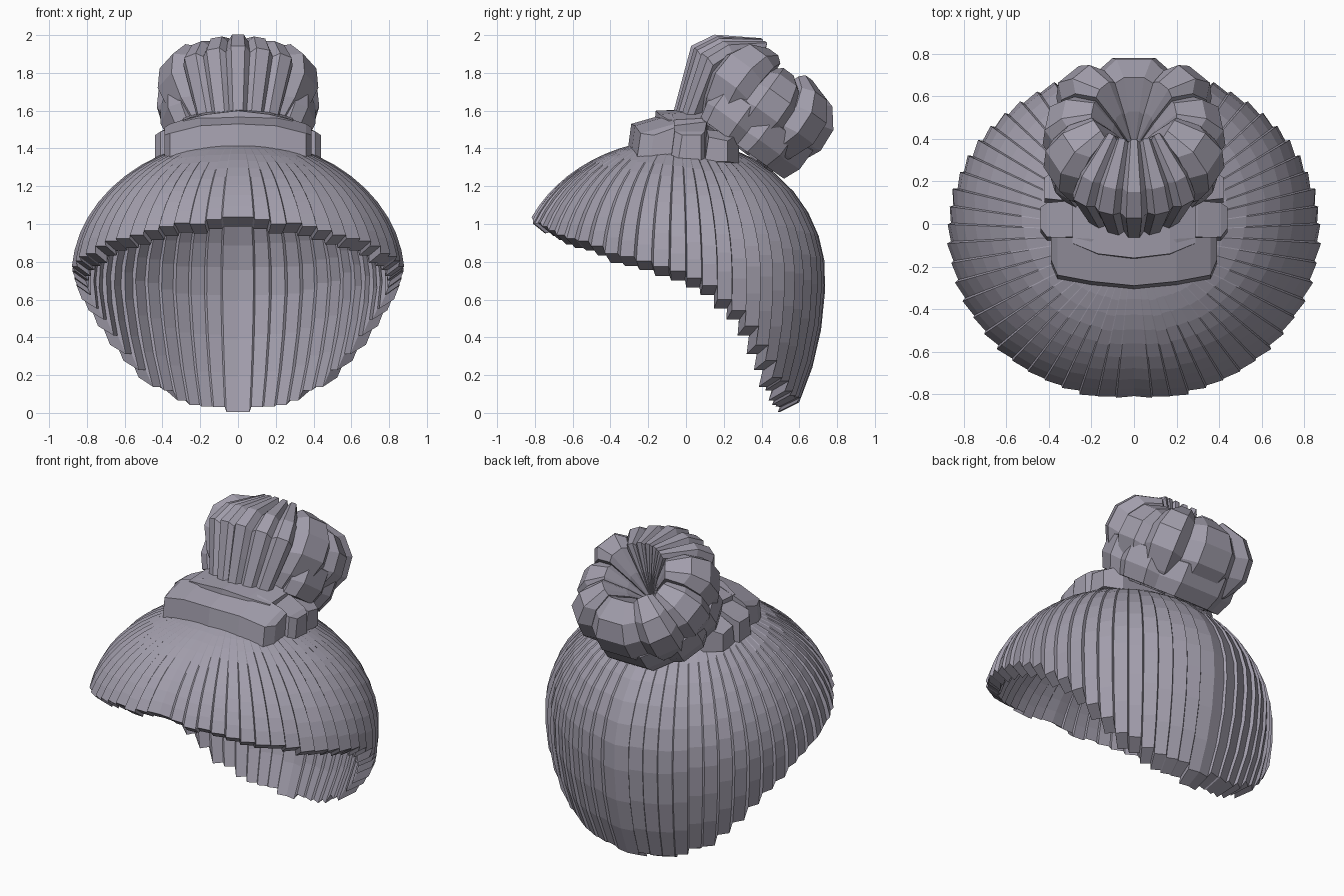
import bpy, bmesh, math, random
from math import sin, cos, radians, pi
from mathutils import Vector

random.seed(4)
if "Cube" in bpy.data.objects:
    bpy.data.objects.remove(bpy.data.objects["Cube"], do_unlink=True)

hair = bpy.data.materials.new("lavender_grey")
hair.use_nodes = True
colour = (0.36, 0.34, 0.41, 1)
hair.diffuse_color = colour
bsdf = next(n for n in hair.node_tree.nodes if n.type == 'BSDF_PRINCIPLED')
bsdf.inputs["Base Color"].default_value = colour
bsdf.inputs["Roughness"].default_value = 0.8


def loft(name, rings, close_rings=False, caps=True):
    """Skin a list of closed or looping rows of points."""
    bm = bmesh.new()
    rows = [[bm.verts.new(p) for p in ring] for ring in rings]
    count = len(rows[0])
    pairs = list(zip(rows, rows[1:]))
    if close_rings:
        pairs.append((rows[-1], rows[0]))
    for a, b in pairs:
        for i in range(count):
            j = (i + 1) % count
            bm.faces.new((a[i], a[j], b[j], b[i]))
    if caps and not close_rings:
        bm.faces.new(rows[0])
        bm.faces.new(rows[-1])
    bmesh.ops.remove_doubles(bm, verts=bm.verts, dist=0.0005)
    bmesh.ops.recalc_face_normals(bm, faces=bm.faces)
    mesh = bpy.data.meshes.new(name)
    bm.to_mesh(mesh)
    bm.free()
    mesh.materials.append(hair)
    obj = bpy.data.objects.new(name, mesh)
    bpy.context.collection.objects.link(obj)
    return obj


# Hair cap: overlapping locks running from the crown to a stepped rim
RIM = [(0, 1.05), (44, 0.94), (79, 0.79), (93, 0.74), (104, 0.65), (117, 0.51),
       (130, 0.32), (139, 0.2), (157, 0.1), (180, 0.05)]
MID_Y, MID_Z = -0.04, 0.72
ROWS = 12


def rim_height(a):
    for (a0, z0), (a1, z1) in zip(RIM, RIM[1:]):
        if a <= a1:
            return z0 + (z1 - z0) * (a - a0) / (a1 - a0)
    return RIM[-1][1]


def cap_point(a, phi, swell, inner):
    depth = 0.86 if cos(a) > 0 else 0.77
    height = 0.73 if phi > 0 else 1.17
    s = 1 + swell * cos(phi)
    drop = 0
    if inner:
        s *= 0.92 + 0.14 * min(0, sin(phi))
        drop = 0.05
    return Vector((0.87 * s * cos(phi) * sin(a), MID_Y - depth * s * cos(phi) * cos(a),
                   MID_Z + height * sin(phi) - drop))


def cap_column(angle, rim, swell):
    dz = rim - MID_Z
    end = math.asin(dz / (0.73 if dz > 0 else 1.17))
    phis = [pi / 2 + (end - pi / 2) * i / ROWS for i in range(ROWS + 1)]
    a = radians(angle)
    return ([cap_point(a, p, swell, False) for p in phis] +
            [cap_point(a, p, swell, True) for p in reversed(phis)])


LOCKS = 29
step = 180 / LOCKS
half = []
for k in range(LOCKS):
    a0, a1 = k * step, (k + 1) * step
    rim = rim_height((a0 + a1) / 2) + random.uniform(-0.012, 0.012)
    lift = random.uniform(0.008, 0.02)
    half.append((a0 + (0.3 if k else 0), rim, -0.008))
    half.append((a1 - (0.3 if k < LOCKS - 1 else 0), rim, lift))
mirrored = [(360 - a, r, s) for a, r, s in reversed(half)]
loft("hair_cap", [cap_column(*c) for c in half + mirrored], close_rings=True)


# Folded bands at the foot of the bun, each mirrored about the middle
def band(name, stations):
    """Stations from the middle outwards: x, front, back, bottom, front top, back top."""
    full = [(-s[0],) + s[1:] for s in reversed(stations[1:])] + stations
    loft(name, [[(x, f, b), (x, f + 0.02, t0), (x, r, t1), (x, r, b)]
                for x, f, r, b, t0, t1 in full])


band("front_band", [(0, -0.31, -0.08, 1.38, 1.53, 1.59),
                    (0.2, -0.29, -0.07, 1.37, 1.52, 1.58),
                    (0.36, -0.26, -0.06, 1.34, 1.48, 1.53),
                    (0.39, -0.19, -0.06, 1.34, 1.47, 1.51)])
band("upper_band", [(0, -0.18, 0.1, 1.4, 1.6, 1.61),
                    (0.17, -0.16, 0.1, 1.4, 1.58, 1.6),
                    (0.29, -0.11, 0.1, 1.4, 1.55, 1.56)])
band("middle_band", [(0, -0.08, 0.12, 1.38, 1.56, 1.57),
                     (0.3, -0.08, 0.11, 1.37, 1.52, 1.54),
                     (0.41, -0.08, 0.1, 1.34, 1.49, 1.49),
                     (0.44, -0.04, 0.08, 1.34, 1.47, 1.47)])
band("rear_band", [(0, 0.08, 0.28, 1.34, 1.5, 1.5),
                   (0.32, 0.09, 0.28, 1.32, 1.5, 1.48),
                   (0.42, 0.1, 0.22, 1.33, 1.46, 1.44)])

# Bun: a hollow rosette of locks around an axis leaning backwards
BASE = Vector((0, 0.22, 1.42))
AXIS = Vector((0, 0.59, 0.81)).normalized()
DOWN = Vector((0, AXIS.z, -AXIS.y))
SIDE = Vector((1, 0, 0))


def bun_point(a, r, h):
    return BASE + AXIS * h + (DOWN * cos(a) + SIDE * sin(a)) * r


def bun_lock(name, centre, width, profile, bulge, height=1.0):
    """One wedge of the rosette, fullest along its middle."""
    columns = []
    for t, f in ((-1, 0.91), (-0.5, bulge), (0.5, bulge), (1, 0.91)):
        a = radians(centre + t * width / 2)
        columns.append([bun_point(a, r * (f if r > 0.25 else 1),
                                  h * height * (1 if abs(t) < 1 else 0.95))
                        for r, h in profile])
    loft(name, columns)


UPPER = [(0.05, 0.12), (0.28, 0.02), (0.37, 0.14), (0.43, 0.27), (0.42, 0.4),
         (0.34, 0.5), (0.2, 0.54), (0.1, 0.4), (0.01, 0.24)]
LOWER = [(0.05, 0.1), (0.18, 0.03), (0.37, 0.03), (0.41, 0.12), (0.41, 0.24), (0.3, 0.3)]
FRONT = [(0.05, 0.0), (0.33, -0.04), (0.4, 0.14), (0.465, 0.31), (0.4, 0.43),
         (0.19, 0.56), (0.09, 0.4), (0.01, 0.24)]

# The tall front is gathered from narrow strands
for i in range(5):
    bun_lock("front_strand", 180 + (i - 2) * 17, 18, FRONT, 1.0 if i == 2 else 0.98)

# Chunky locks run around both sides and meet at the back
for side in (1, -1):
    for n, (centre, width, bulge, height) in enumerate([
            (118, 40, 1.04, 1.0), (80, 38, 1.0, 0.93), (45, 36, 1.05, 1.0)]):
        bun_lock("side_lock", side * centre, width, UPPER, bulge, height)
    for centre in (104, 62):
        bun_lock("lower_lock", side * centre, 44, LOWER, 1.0)
bun_lock("back_lock", 0, 56, UPPER, 1.0, 0.98)
bun_lock("lower_back_lock", 0, 80, LOWER, 1.0)
